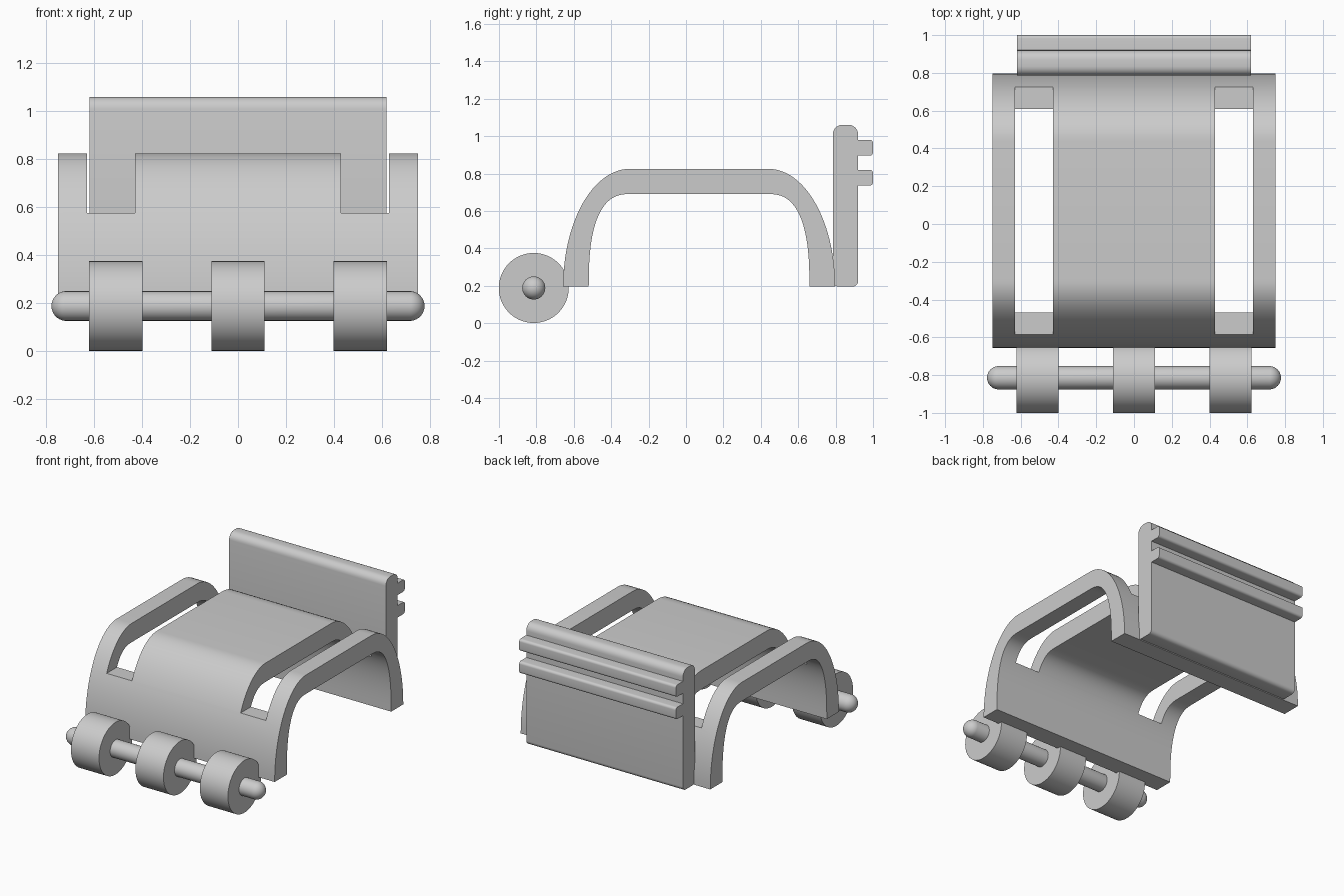
import bpy, bmesh, math
from mathutils import Matrix

cube = bpy.data.objects.get("Cube")
if cube:
    bpy.data.objects.remove(cube, do_unlink=True)

grey = bpy.data.materials.new("plain grey")
grey.use_nodes = True
grey.diffuse_color = (0.6, 0.6, 0.6, 1)
grey.node_tree.nodes["Principled BSDF"].inputs["Base Color"].default_value = (0.6, 0.6, 0.6, 1)


def add_object(name, bm):
    bmesh.ops.recalc_face_normals(bm, faces=bm.faces)
    mesh = bpy.data.meshes.new(name)
    bm.to_mesh(mesh)
    bm.free()
    mesh.materials.append(grey)
    obj = bpy.data.objects.new(name, mesh)
    bpy.context.collection.objects.link(obj)
    return obj


def activate(obj):
    bpy.ops.object.select_all(action='DESELECT')
    obj.select_set(True)
    bpy.context.view_layer.objects.active = obj


def smooth(obj):
    activate(obj)
    bpy.ops.object.shade_smooth_by_angle(angle=math.radians(35))


def extrude_profile(name, points, half_width):
    """Extrude a closed y-z outline along x, centred on x = 0."""
    bm = bmesh.new()
    face = bm.faces.new([bm.verts.new((-half_width, y, z)) for y, z in points])
    new = bmesh.ops.extrude_face_region(bm, geom=[face])["geom"]
    verts = [v for v in new if isinstance(v, bmesh.types.BMVert)]
    bmesh.ops.translate(bm, verts=verts, vec=(2 * half_width, 0, 0))
    return add_object(name, bm)


def arch_line(foot, height, power, steps=24):
    """Front-to-back arch line with a flat top between two curved legs."""
    front, back, base = -0.3, 0.44, 0.195
    quarter = []
    for i in range(steps + 1):
        a = math.pi / 2 * i / steps
        quarter.append((foot * max(math.cos(a), 0) ** (2 / power),
                        base + height * math.sin(a) ** (2 / power)))
    return ([(front - d, z) for d, z in quarter]
            + [(back + d, z) for d, z in reversed(quarter)])


def rounded(corners, steps=6):
    """Round each (y, z, radius) corner with a short tangent curve."""
    out = []
    for i, (y, z, r) in enumerate(corners):
        if r == 0:
            out.append((y, z))
            continue
        ends = []
        for ny, nz, _ in (corners[i - 1], corners[(i + 1) % len(corners)]):
            length = math.hypot(ny - y, nz - z)
            ends.append(((ny - y) / length * r, (nz - z) / length * r))
        (ay, az), (by, bz) = ends
        for k in range(steps + 1):
            t = math.pi / 2 * k / steps
            p, q = 1 - math.sin(t), 1 - math.cos(t)
            out.append((y + ay * p + by * q, z + az * p + bz * q))
    return out


# Arched body
outline = arch_line(0.357, 0.63, 2) + arch_line(0.22, 0.495, 2.6)[::-1]
body = extrude_profile("arched_body", outline, 0.75)

# Two long slots open above a level ledge
for side in (-1, 1):
    bm = bmesh.new()
    bmesh.ops.create_cube(bm, size=1)
    bmesh.ops.scale(bm, verts=bm.verts, vec=(0.2, 2, 0.6))
    bmesh.ops.translate(bm, verts=bm.verts, vec=(side * 0.53, 0, 0.875))
    cutter = add_object("slot_cutter", bm)
    cutter.hide_render = True
    activate(body)
    cut = body.modifiers.new("slot", 'BOOLEAN')
    cut.operation = 'DIFFERENCE'
    cut.solver = 'EXACT'
    cut.object = cutter
    bpy.ops.object.modifier_apply(modifier=cut.name)
    bpy.data.objects.remove(cutter, do_unlink=True)
smooth(body)

# Upright back plate with two ribs
plate = [(0.785, 0.195, 0.03), (0.785, 1.06, 0.05), (0.92, 1.06, 0.05)]
for top in (0.98, 0.82):
    plate += [(0.92, top, 0), (1.0, top, 0.018), (1.0, top - 0.085, 0.018), (0.92, top - 0.085, 0)]
plate.append((0.92, 0.195, 0.03))
smooth(extrude_profile("back_plate", rounded(plate), 0.62))

# Axle with rounded ends, and three wheels
axle_y, axle_z = -0.814, 0.188
turn = Matrix.Rotation(math.pi / 2, 4, 'Y')

bm = bmesh.new()
bmesh.ops.create_uvsphere(bm, u_segments=32, v_segments=17, radius=0.062, matrix=turn)
for v in bm.verts:
    v.co.x += math.copysign(0.716, v.co.x)
axle = add_object("axle", bm)
axle.location = (0, axle_y, axle_z)
smooth(axle)

for name, x in (("right_wheel", -0.51), ("middle_wheel", 0), ("left_wheel", 0.51)):
    bm = bmesh.new()
    bmesh.ops.create_cone(bm, cap_ends=True, segments=64, radius1=0.187, radius2=0.187,
                          depth=0.222, matrix=turn)
    wheel = add_object(name, bm)
    wheel.location = (x, axle_y, axle_z)
    smooth(wheel)
